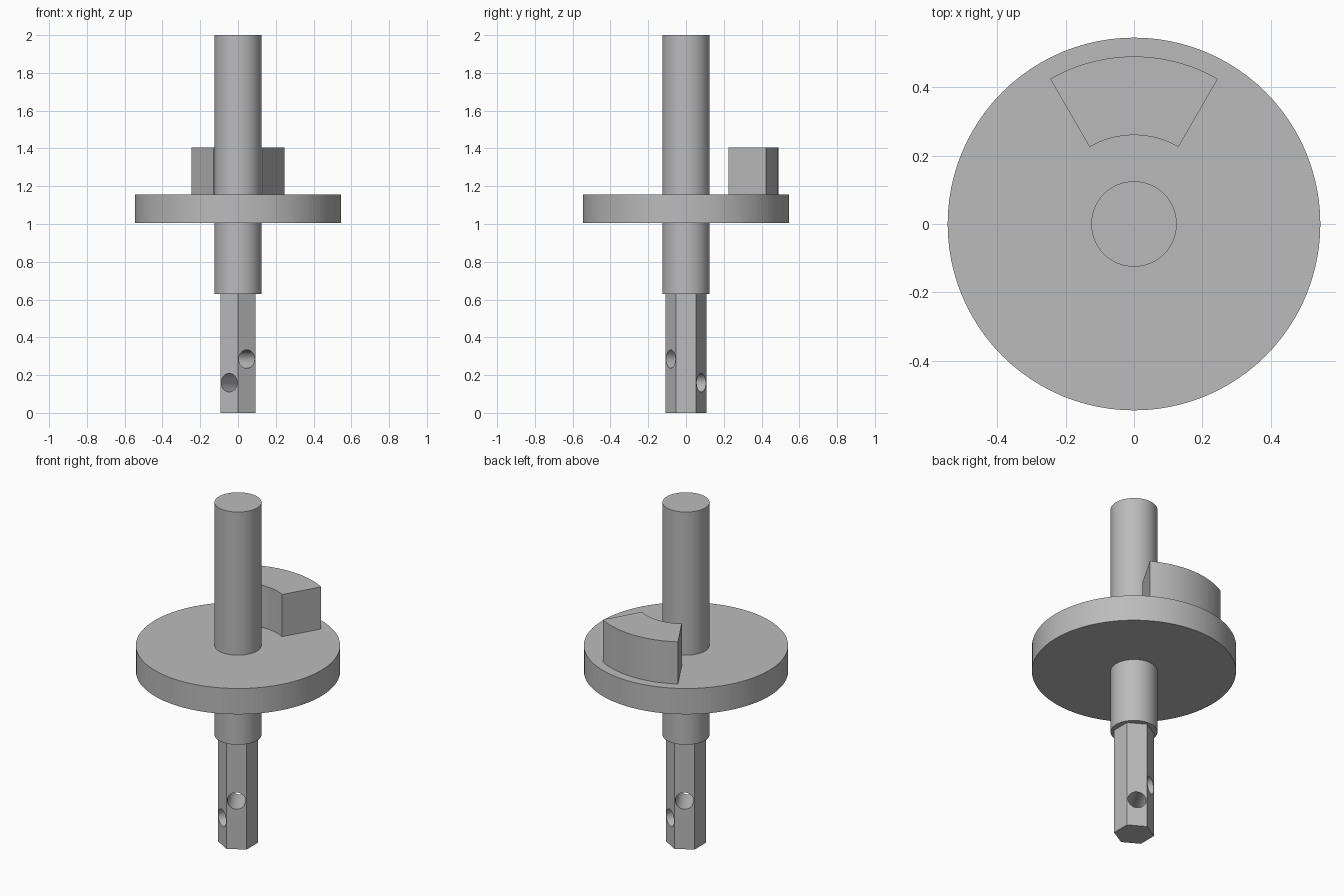
import bpy
import bmesh
from math import sin, cos, pi, radians
from mathutils import Matrix, Vector

cube = bpy.data.objects.get("Cube")
if cube:
    bpy.data.objects.remove(cube, do_unlink=True)

steel = bpy.data.materials.new("grey steel")
steel.use_nodes = True
steel.diffuse_color = (0.5, 0.5, 0.5, 1)
steel.node_tree.nodes["Principled BSDF"].inputs["Base Color"].default_value = (0.5, 0.5, 0.5, 1)


def arc(radius, start, end, steps):
    """Points along an arc, angles in degrees."""
    angles = [radians(start + (end - start) * i / steps) for i in range(steps + 1)]
    return [(radius * cos(a), radius * sin(a)) for a in angles]


def circle(radius, sides, start=0):
    return arc(radius, start, start + 360, sides)[:-1]


def prism(name, outline, bottom, top):
    """Extrude a counter-clockwise outline from bottom to top."""
    bm = bmesh.new()
    base = bm.faces.new([bm.verts.new((x, y, bottom)) for x, y in outline])
    out = bmesh.ops.extrude_face_region(bm, geom=[base], use_keep_orig=True)
    moved = [v for v in out["geom"] if isinstance(v, bmesh.types.BMVert)]
    bmesh.ops.translate(bm, verts=moved, vec=(0, 0, top - bottom))
    bmesh.ops.recalc_face_normals(bm, faces=bm.faces)
    mesh = bpy.data.meshes.new(name)
    bm.to_mesh(mesh)
    bm.free()
    mesh.materials.append(steel)
    obj = bpy.data.objects.new(name, mesh)
    bpy.context.collection.objects.link(obj)
    return obj


def select_only(obj):
    bpy.ops.object.select_all(action='DESELECT')
    obj.select_set(True)
    bpy.context.view_layer.objects.active = obj


# Round shaft, disc and the raised sector on the disc
shaft = prism("shaft", circle(0.125, 64), 0.63, 2.0)
disc = prism("disc", circle(0.545, 96), 1.005, 1.157)
sector = prism("sector_block", arc(0.49, 60, 120, 24) + arc(0.26, 120, 60, 24), 1.15, 1.405)

# Hexagonal end with corners toward front and back
hex_end = prism("hex_end", circle(0.108, 6, 30), 0, 0.64)

# Two cross holes drilled through opposite flats
for height, angle in ((0.285, -60), (0.16, 60)):
    cutter = prism("hole_cutter", circle(0.049, 32), -0.3, 0.3)
    cutter.hide_render = True
    axis = Vector((cos(radians(angle)), sin(radians(angle)), 0))
    cutter.data.transform(Matrix.Translation((0, 0, height))
                          @ axis.to_track_quat('Z', 'Y').to_matrix().to_4x4())
    drill = hex_end.modifiers.new("drill", 'BOOLEAN')
    drill.operation = 'DIFFERENCE'
    drill.solver = 'EXACT'
    drill.object = cutter
    select_only(hex_end)
    bpy.ops.object.modifier_apply(modifier=drill.name)
    bpy.data.objects.remove(cutter, do_unlink=True)

# Smooth round walls, crisp edges
for part in (shaft, disc, sector, hex_end):
    select_only(part)
    bpy.ops.object.shade_smooth_by_angle(angle=radians(30))
